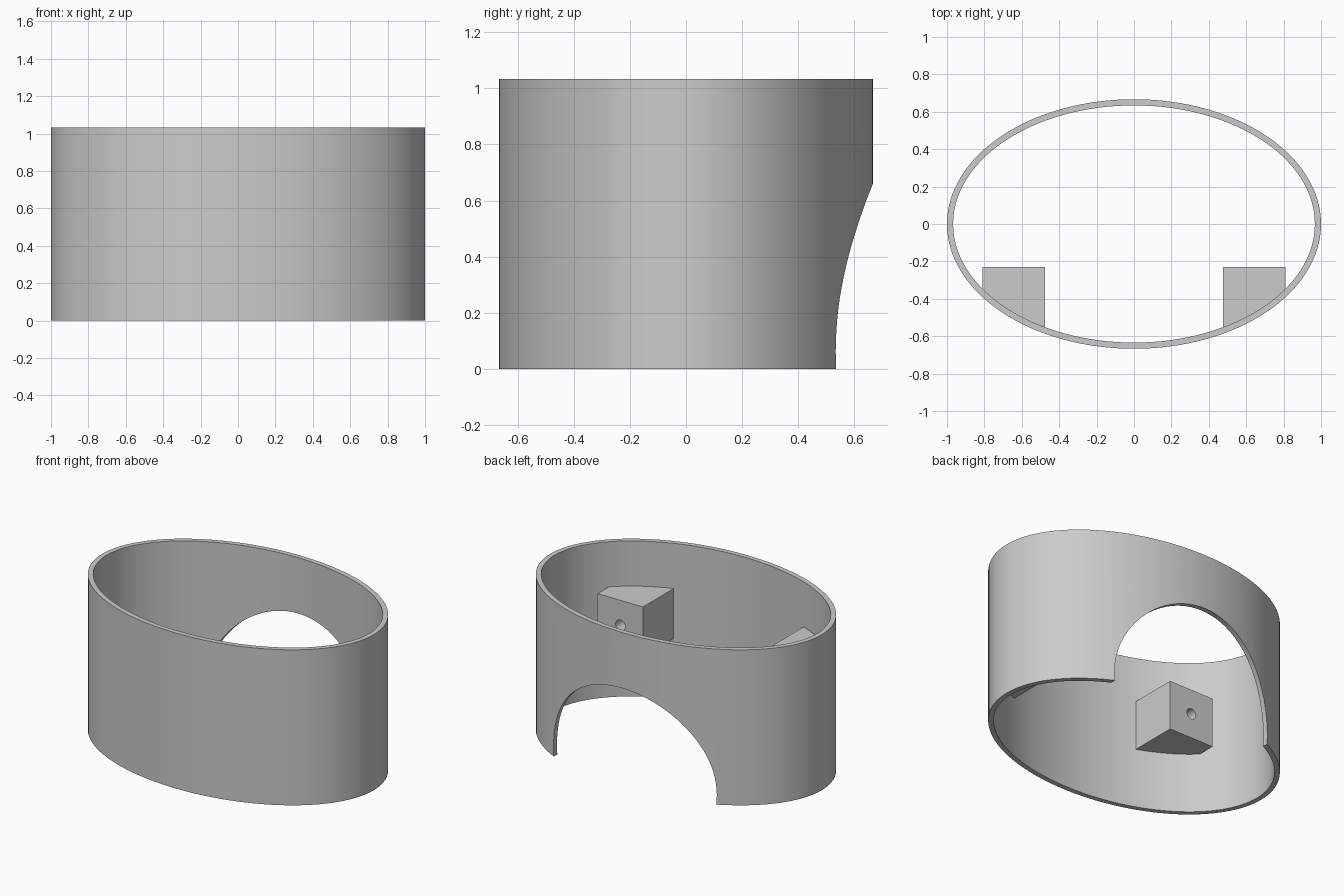
import bpy, bmesh, math
from mathutils import Matrix

if "Cube" in bpy.data.objects:
    bpy.data.objects.remove(bpy.data.objects["Cube"], do_unlink=True)

A, B, H, WALL = 1.0, 0.667, 1.033, 0.033
SEGMENTS = 128

grey = bpy.data.materials.new("plain grey")
grey.use_nodes = True
grey.diffuse_color = (0.6, 0.6, 0.6, 1)
grey.node_tree.nodes["Principled BSDF"].inputs["Base Color"].default_value = (0.6, 0.6, 0.6, 1)


def add_object(name, bm):
    bmesh.ops.recalc_face_normals(bm, faces=bm.faces)
    mesh = bpy.data.meshes.new(name)
    bm.to_mesh(mesh)
    bm.free()
    mesh.materials.append(grey)
    obj = bpy.data.objects.new(name, mesh)
    bpy.context.collection.objects.link(obj)
    return obj


def activate(obj):
    bpy.ops.object.select_all(action='DESELECT')
    obj.select_set(True)
    bpy.context.view_layer.objects.active = obj


def cylinder_along_y(name, radius, x, z, y0, y1, sides):
    bm = bmesh.new()
    place = Matrix.Translation((x, (y0 + y1) / 2, z)) @ Matrix.Rotation(math.pi / 2, 4, 'X')
    bmesh.ops.create_cone(bm, cap_ends=True, segments=sides, radius1=radius,
                          radius2=radius, depth=y1 - y0, matrix=place)
    obj = add_object(name, bm)
    obj.hide_render = True
    return obj


def cut(obj, cutter):
    mod = obj.modifiers.new("cut", 'BOOLEAN')
    mod.operation, mod.solver, mod.object = 'DIFFERENCE', 'EXACT', cutter
    activate(obj)
    bpy.ops.object.modifier_apply(modifier=mod.name)
    bpy.data.objects.remove(cutter, do_unlink=True)


def smooth(obj):
    activate(obj)
    bpy.ops.object.shade_smooth_by_angle(angle=math.radians(30))


# Oval wall: four rings bridged into a closed tube
bm = bmesh.new()
rings = []
for inset, z in ((0, 0), (0, H), (WALL, H), (WALL, 0)):
    rings.append([bm.verts.new(((A - inset) * math.cos(t), (B - inset) * math.sin(t), z))
                  for t in (math.tau * i / SEGMENTS for i in range(SEGMENTS))])
for k in range(4):
    lower, upper = rings[k], rings[(k + 1) % 4]
    for i in range(SEGMENTS):
        j = (i + 1) % SEGMENTS
        bm.faces.new((lower[i], lower[j], upper[j], upper[i]))
wall = add_object("oval_wall", bm)

# Round arch through the back
cut(wall, cylinder_along_y("arch_cutter", 0.6, 0, 0.063, 0.2, 1, 96))
smooth(wall)

# Mounting blocks whose outer side follows the wall, with a blind screw hole
X0, X1, Y_BACK, Z0, Z1 = 0.477, 0.81, -0.23, 0.4, 0.733
for side, name in ((1, "left_mounting_block"), (-1, "right_mounting_block")):
    profile = [(X0, Y_BACK), (X1, Y_BACK)]
    for i in range(13):
        x = X1 + (X0 - X1) * i / 12
        profile.append((x, -(B - WALL / 2) * math.sqrt(1 - (x / (A - WALL / 2)) ** 2)))
    bm = bmesh.new()
    base = bm.faces.new([bm.verts.new((side * x, y, Z0)) for x, y in profile])
    top = bmesh.ops.extrude_face_region(bm, geom=[base])["geom"]
    bmesh.ops.translate(bm, vec=(0, 0, Z1 - Z0),
                        verts=[v for v in top if isinstance(v, bmesh.types.BMVert)])
    block = add_object(name, bm)
    cut(block, cylinder_along_y("hole_cutter", 0.035, side * (X0 + X1) / 2,
                                (Z0 + Z1) / 2, Y_BACK - 0.2, Y_BACK + 0.1, 32))
    smooth(block)
